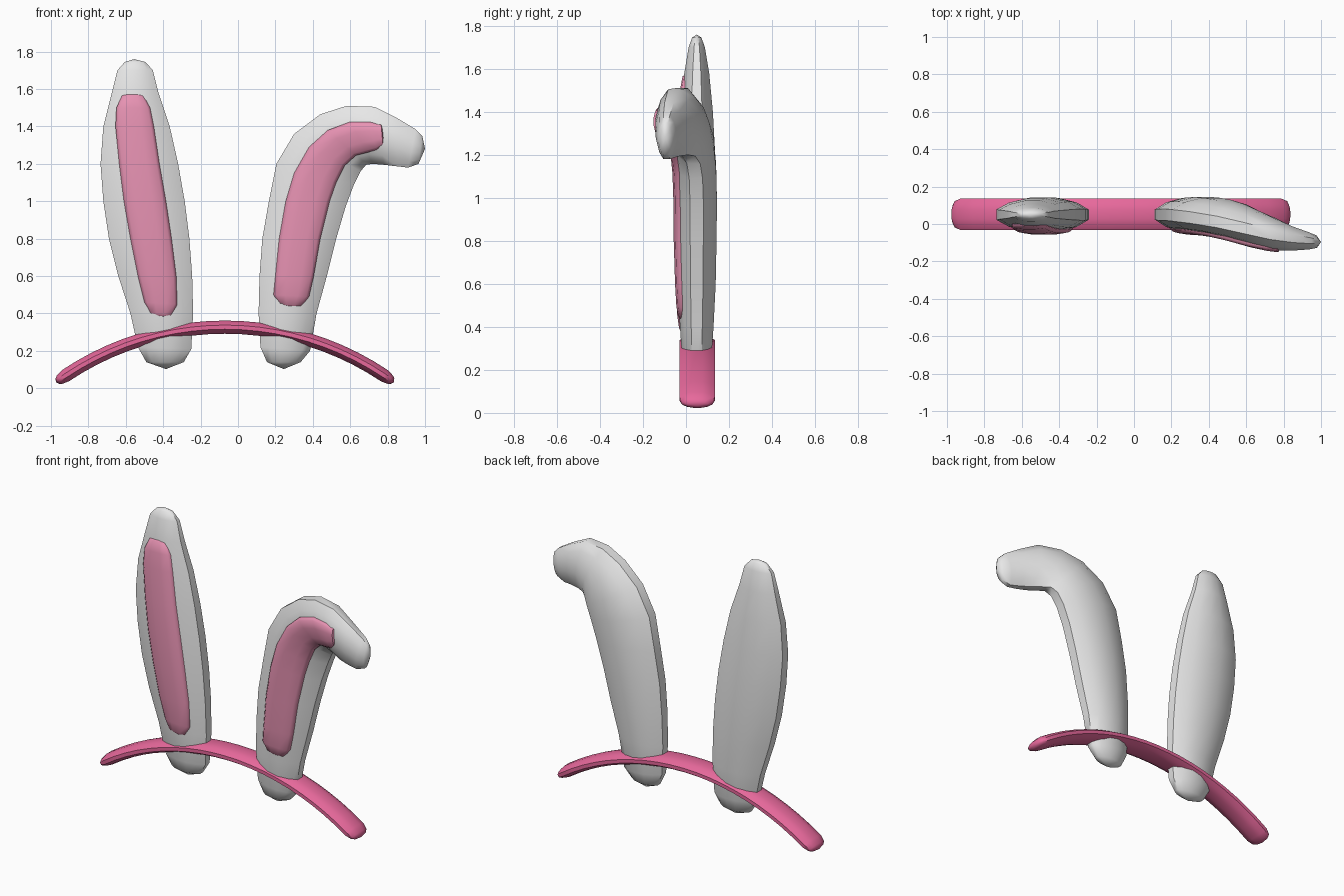
import bpy, bmesh, math


def material(name, rgb):
    m = bpy.data.materials.new(name)
    m.diffuse_color = (*rgb, 1)
    return m


WHITE = material("soft white", (0.8, 0.8, 0.8))
PINK = material("light pink", (0.80, 0.29, 0.45))
ROSE = material("rose pink", (0.80, 0.14, 0.33))


def mirrored(quarter):
    """Closed section from one quarter, listed from the side to the middle."""
    half = quarter + [(-a, b) for a, b in reversed(quarter)]
    return half + [(-a, -b) for a, b in half]


EAR = mirrored([(1, 0.33), (0.68, 0.75), (0.23, 1)])
PAD = mirrored([(1, 0.80), (0.85, 0.95), (0.35, 1.03)])
BAND = mirrored([(0.95, 0.3), (0.75, 0.68), (0.3, 1)])


def loft(name, rows, section, mat, start, end, angle=50):
    """Rows: two outline points (x, z), centre y, half depth. Ends close to a point."""
    bm = bmesh.new()
    rings = []
    for x1, z1, x2, z2, yc, d in rows:
        rings.append([bm.verts.new(((x1 + x2) / 2 + a * (x2 - x1) / 2, yc + b * d,
                                    (z1 + z2) / 2 + a * (z2 - z1) / 2))
                      for a, b in section])
    n = len(section)
    for r, s in zip(rings, rings[1:]):
        for i in range(n):
            bm.faces.new((r[i], r[(i + 1) % n], s[(i + 1) % n], s[i]))
    for tip, r in ((start, rings[0]), (end, rings[-1])):
        v = bm.verts.new(tip)
        for i in range(n):
            bm.faces.new((r[i], r[(i + 1) % n], v))
    bmesh.ops.recalc_face_normals(bm, faces=bm.faces)
    me = bpy.data.meshes.new(name)
    bm.to_mesh(me)
    bm.free()
    me.materials.append(mat)
    ob = bpy.data.objects.new(name, me)
    bpy.context.collection.objects.link(ob)
    bpy.context.view_layer.objects.active = ob
    ob.select_set(True)
    bpy.ops.object.shade_smooth_by_angle(angle=math.radians(angle))
    ob.select_set(False)


# Headband: a shallow arc with rounded ends
R, HALF, TOP = 1.53, 0.61, 0.327
rows = []
stations = [(-1.025, 0.5, 0.6), (-1.01, 0.75, 0.85)]
stations += [(-0.97 + 1.94 * i / 20, 1, 1) for i in range(21)]
stations += [(1.01, 0.75, 0.85), (1.025, 0.5, 0.6)]
for t, thick, wide in stations:
    a, h = t * HALF, 0.037 * thick
    sx, cz = math.sin(a), math.cos(a)
    rows.append((-0.07 + (R + h) * sx, TOP - R + (R + h) * cz,
                 -0.07 + (R - h) * sx, TOP - R + (R - h) * cz, 0.052, 0.083 * wide))
e = 1.035 * HALF
loft("headband", rows, BAND, ROSE,
     (-0.07 - R * math.sin(e), 0.052, TOP - R + R * math.cos(e)),
     (-0.07 + R * math.sin(e), 0.052, TOP - R + R * math.cos(e)))

# Upright ear
loft("upright_ear", [
    (-0.49, 0.14, -0.29, 0.14, 0.05, 0.045),
    (-0.535, 0.22, -0.25, 0.21, 0.05, 0.065),
    (-0.575, 0.4, -0.24, 0.4, 0.05, 0.078),
    (-0.64, 0.6, -0.245, 0.6, 0.05, 0.088),
    (-0.69, 0.8, -0.26, 0.8, 0.05, 0.092),
    (-0.72, 1.0, -0.285, 1.0, 0.05, 0.092),
    (-0.735, 1.2, -0.32, 1.2, 0.05, 0.086),
    (-0.72, 1.4, -0.365, 1.4, 0.05, 0.075),
    (-0.675, 1.58, -0.425, 1.58, 0.05, 0.058),
    (-0.645, 1.7, -0.455, 1.7, 0.05, 0.038),
    (-0.605, 1.745, -0.495, 1.745, 0.05, 0.022)],
    EAR, WHITE, (-0.385, 0.05, 0.103), (-0.555, 0.05, 1.76))

# Inner pad of the upright ear
loft("upright_ear_inner", [
    (-0.475, 0.405, -0.35, 0.39, 0.05, 0.08),
    (-0.50, 0.46, -0.325, 0.45, 0.05, 0.088),
    (-0.535, 0.6, -0.33, 0.6, 0.05, 0.098),
    (-0.575, 0.8, -0.355, 0.8, 0.05, 0.104),
    (-0.61, 1.0, -0.385, 1.0, 0.05, 0.104),
    (-0.635, 1.2, -0.42, 1.2, 0.05, 0.098),
    (-0.655, 1.4, -0.45, 1.4, 0.05, 0.085),
    (-0.65, 1.5, -0.47, 1.5, 0.05, 0.076),
    (-0.62, 1.565, -0.505, 1.565, 0.05, 0.064)],
    [(a, b if b < 0 else b * 0.3) for a, b in PAD], PINK,
    (-0.41, -0.02, 0.372), (-0.56, 0.0, 1.58))

# Folded ear, bending sideways and forwards
loft("folded_ear", [
    (0.155, 0.14, 0.335, 0.14, 0.05, 0.045),
    (0.12, 0.22, 0.385, 0.2, 0.05, 0.065),
    (0.11, 0.4, 0.42, 0.4, 0.05, 0.078),
    (0.115, 0.6, 0.475, 0.6, 0.05, 0.088),
    (0.13, 0.8, 0.525, 0.8, 0.05, 0.092),
    (0.165, 1.0, 0.575, 0.97, 0.05, 0.094),
    (0.205, 1.2, 0.62, 1.09, 0.046, 0.094),
    (0.30, 1.36, 0.655, 1.16, 0.035, 0.094),
    (0.44, 1.465, 0.685, 1.195, 0.012, 0.093),
    (0.58, 1.51, 0.72, 1.20, -0.02, 0.091),
    (0.73, 1.505, 0.78, 1.195, -0.055, 0.085),
    (0.85, 1.445, 0.85, 1.187, -0.078, 0.064),
    (0.95, 1.385, 0.91, 1.18, -0.09, 0.046),
    (0.985, 1.35, 0.965, 1.20, -0.095, 0.033)],
    EAR, WHITE, (0.245, 0.05, 0.103), (1.0, -0.097, 1.28))

# Inner pad of the folded ear
loft("folded_ear_inner", [
    (0.22, 0.45, 0.34, 0.44, 0.05, 0.082),
    (0.19, 0.5, 0.38, 0.49, 0.05, 0.092),
    (0.20, 0.6, 0.405, 0.6, 0.05, 0.098),
    (0.22, 0.8, 0.44, 0.8, 0.05, 0.104),
    (0.255, 1.0, 0.49, 1.0, 0.05, 0.106),
    (0.30, 1.15, 0.525, 1.1, 0.046, 0.106),
    (0.38, 1.29, 0.57, 1.19, 0.035, 0.106),
    (0.48, 1.38, 0.63, 1.245, 0.012, 0.105),
    (0.60, 1.425, 0.69, 1.26, -0.02, 0.103),
    (0.70, 1.425, 0.74, 1.275, -0.045, 0.096),
    (0.765, 1.41, 0.775, 1.30, -0.06, 0.088)],
    [(a, b if b < 0 else b * 0.3) for a, b in PAD], PINK,
    (0.28, -0.02, 0.43), (0.787, -0.12, 1.355))
